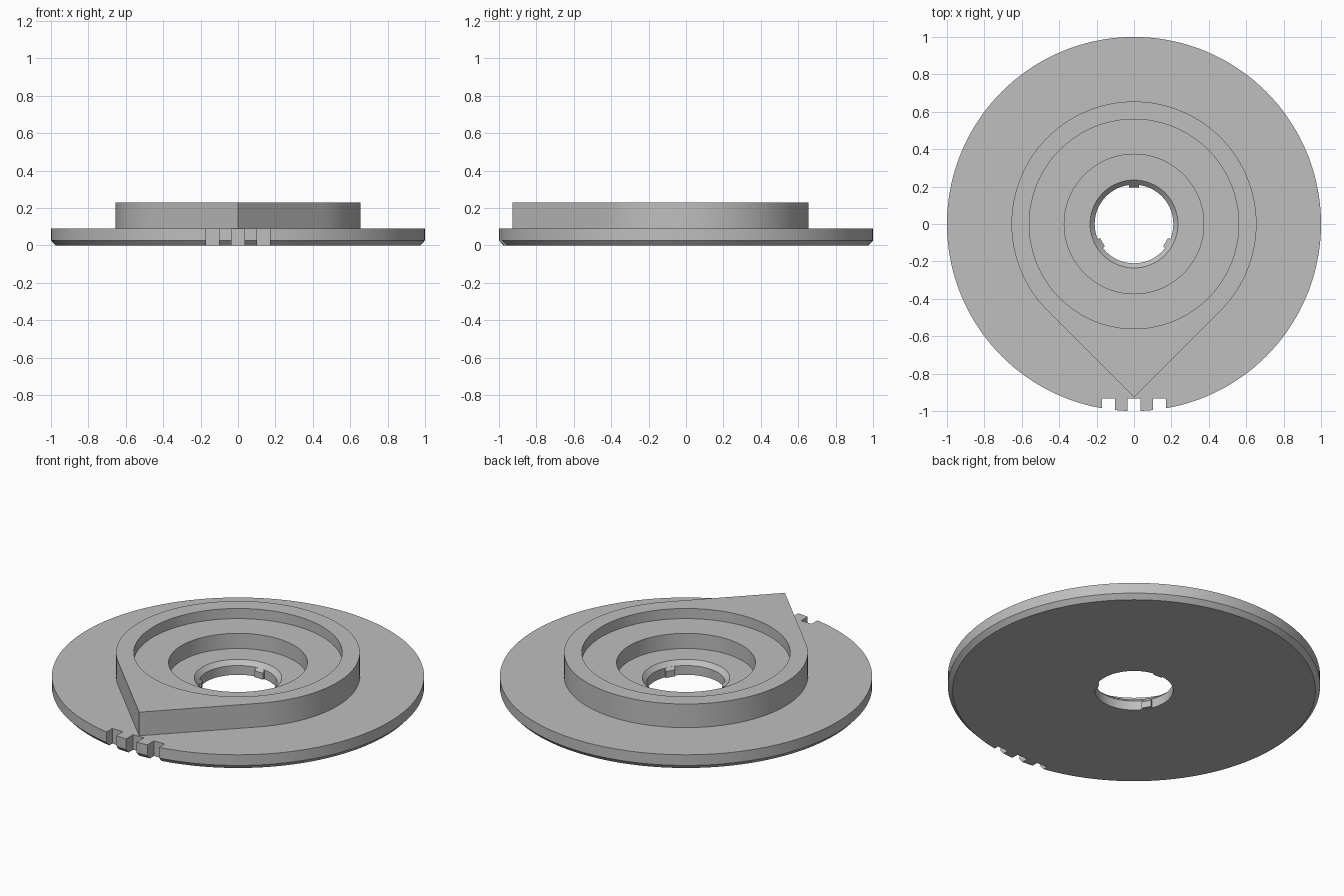
import bpy, bmesh, math
from mathutils import Matrix

SIDES = 144
TIP = -math.pi / 2          # the point of the collar faces the front

cube = bpy.data.objects.get("Cube")
if cube:
    bpy.data.objects.remove(cube)

grey = bpy.data.materials.new("plain_grey")
grey.use_nodes = True
colour = (0.52, 0.52, 0.52, 1)
grey.diffuse_color = colour
grey.node_tree.nodes["Principled BSDF"].inputs["Base Color"].default_value = colour


def finish(bm, name):
    bmesh.ops.recalc_face_normals(bm, faces=bm.faces)
    mesh = bpy.data.meshes.new(name)
    bm.to_mesh(mesh)
    bm.free()
    mesh.materials.append(grey)
    obj = bpy.data.objects.new(name, mesh)
    bpy.context.collection.objects.link(obj)
    return obj


def teardrop(radius, offset):
    """Circle radius, running along tangents to a right-angled tip."""
    quarter = math.pi / 4
    return radius / math.cos(quarter - offset) if offset < quarter else radius


def loft(profile, name):
    """Closed ring of loops; each entry is radius, height, pointed."""
    bm = bmesh.new()
    loops = []
    for radius, z, pointed in profile:
        loop = []
        for i in range(SIDES):
            turn = 2 * math.pi * i / SIDES
            r = teardrop(radius, min(turn, 2 * math.pi - turn)) if pointed else radius
            loop.append(bm.verts.new((r * math.cos(TIP + turn), r * math.sin(TIP + turn), z)))
        loops.append(loop)
    for a, b in zip(loops, loops[1:] + loops[:1]):
        for i in range(SIDES):
            j = (i + 1) % SIDES
            bm.faces.new((a[i], a[j], b[j], b[i]))
    return finish(bm, name)


# Disc with chamfered rim, pointed collar, two stepped recesses and a bore
dial = loft([
    (0.21, 0, False), (0.975, 0, False), (1, 0.027, False), (1, 0.09, False),
    (0.655, 0.09, True), (0.655, 0.23, True),
    (0.56, 0.23, False), (0.56, 0.17, False),
    (0.373, 0.17, False), (0.373, 0.08, False),
    (0.235, 0.08, False), (0.21, 0.055, False),
], "pointer_dial")

# Three index notches in the front rim
bm = bmesh.new()
for x in (-0.137, 0, 0.137):
    bmesh.ops.create_cube(bm, size=1, matrix=Matrix.Translation((x, -1.032, 0.05))
                          @ Matrix.Diagonal((0.07, 0.2, 0.3, 1)))
cutter = finish(bm, "notch_cutter")
cut = dial.modifiers.new("notches", 'BOOLEAN')
cut.operation = 'DIFFERENCE'
cut.solver = 'EXACT'
cut.object = cutter
bpy.context.view_layer.objects.active = dial
dial.select_set(True)
bpy.ops.object.modifier_apply(modifier=cut.name)
bpy.data.objects.remove(cutter)
bpy.ops.object.shade_smooth_by_angle(angle=math.radians(30))

# Three small keys in the bore, their tops carrying on the chamfer
section = [(0.213, 0.002), (0.195, 0.002), (0.195, 0.04), (0.213, 0.058)]
for k, name in enumerate(("back_key", "right_key", "left_key")):
    bm = bmesh.new()
    ends = [[bm.verts.new((r, side, z)) for r, z in section] for side in (-0.027, 0.027)]
    for end in ends:
        bm.faces.new(end)
    for i in range(len(section)):
        j = (i + 1) % len(section)
        bm.faces.new((ends[0][i], ends[0][j], ends[1][j], ends[1][i]))
    angle = math.pi / 2 + k * 2 * math.pi / 3
    bm.transform(Matrix.Rotation(angle, 4, 'Z'))
    finish(bm, name)
